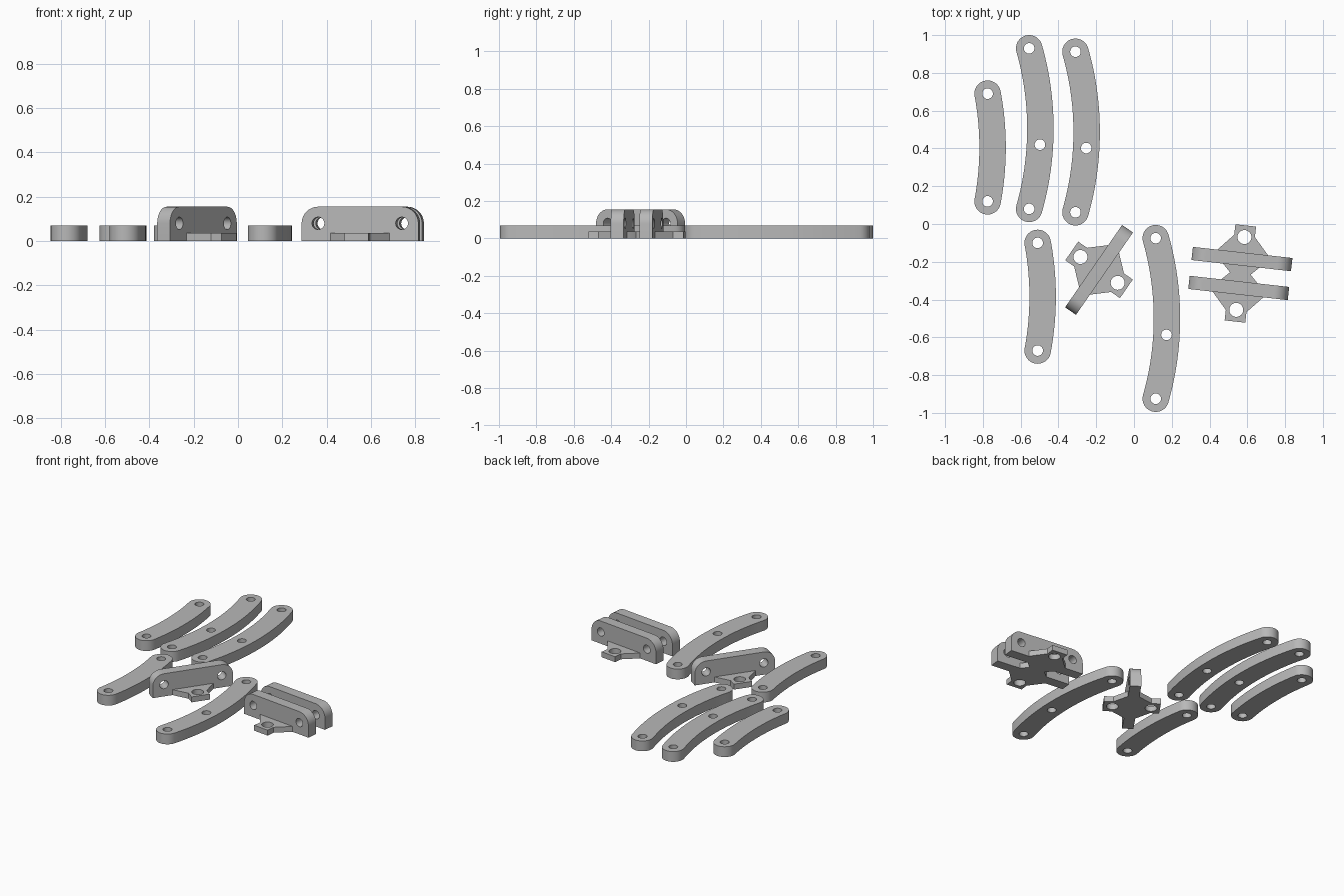
import bpy, bmesh, math
from mathutils import Matrix, Vector

if "Cube" in bpy.data.objects:
    bpy.data.objects.remove(bpy.data.objects["Cube"])

grey = bpy.data.materials.new("plain grey")
grey.diffuse_color = (0.48, 0.48, 0.48, 1)
grey.use_nodes = True
grey.node_tree.nodes["Principled BSDF"].inputs["Base Color"].default_value = grey.diffuse_color


def arc(cx, cy, r, a0, a1, n):
    """Points along an arc, angles in degrees."""
    return [(cx + r * math.cos(math.radians(a0 + (a1 - a0) * i / n)),
             cy + r * math.sin(math.radians(a0 + (a1 - a0) * i / n))) for i in range(n + 1)]


def circle(cx, cy, r):
    return arc(cx, cy, r, 0, 360, 32)[:-1]


def slab(name, loops, thickness, matrix):
    """Extrude an outline with holes, centred on its local z, then place it."""
    curve = bpy.data.curves.new(name + "_outline", 'CURVE')
    curve.dimensions = '2D'
    curve.fill_mode = 'BOTH'
    curve.extrude = thickness / 2
    for pts in loops:
        s = curve.splines.new('POLY')
        s.points.add(len(pts) - 1)
        for p, (x, y) in zip(s.points, pts):
            p.co = (x, y, 0, 1)
        s.use_cyclic_u = True
    temp = bpy.data.objects.new(name + "_outline", curve)
    bpy.context.collection.objects.link(temp)
    dg = bpy.context.evaluated_depsgraph_get()
    mesh = bpy.data.meshes.new_from_object(temp.evaluated_get(dg))
    bpy.data.objects.remove(temp)
    bpy.data.curves.remove(curve)
    bm = bmesh.new()
    bm.from_mesh(mesh)
    bmesh.ops.remove_doubles(bm, verts=bm.verts, dist=0.0002)
    bmesh.ops.transform(bm, matrix=matrix, verts=bm.verts)
    bmesh.ops.recalc_face_normals(bm, faces=bm.faces)
    bm.to_mesh(mesh)
    bm.free()
    mesh.materials.clear()
    mesh.materials.append(grey)
    obj = bpy.data.objects.new(name, mesh)
    bpy.context.collection.objects.link(obj)
    bpy.ops.object.select_all(action='DESELECT')
    obj.select_set(True)
    bpy.context.view_layer.objects.active = obj
    bpy.ops.object.shade_smooth_by_angle(angle=math.radians(30))
    return obj


# Curved links: a constant-radius bar with round ends and pin holes
BEND, HALF_W, LINK_H, PIN = 1.55, 0.07, 0.07, 0.028


def link(name, x, y_top, y_bottom, middle_hole=None):
    mid, half = (y_top + y_bottom) / 2, (y_top - y_bottom) / 2
    a = math.degrees(math.asin(half / BEND))
    cx = x - BEND * math.cos(math.radians(a))
    outline = arc(cx, mid, BEND + HALF_W, -a, a, 24)
    outline += arc(x, y_top, HALF_W, a, a + 180, 16)[1:-1]
    outline += arc(cx, mid, BEND - HALF_W, a, -a, 24)
    outline += arc(x, y_bottom, HALF_W, 180 - a, 360 - a, 16)[1:-1]
    loops = [outline, circle(x, y_top, PIN), circle(x, y_bottom, PIN)]
    if middle_hole is not None:
        hx = cx + math.sqrt(BEND ** 2 - (middle_hole - mid) ** 2)
        loops.append(circle(hx, middle_hole, PIN))
    slab(name, loops, LINK_H, Matrix.Translation((0, 0, LINK_H / 2)))


link("short_link_back", -0.775, 0.69, 0.12)
link("short_link_front", -0.51, -0.10, -0.67)
link("long_link_left", -0.555, 0.93, 0.08, 0.42)
link("long_link_middle", -0.31, 0.912, 0.062, 0.402)
link("long_link_front", 0.115, -0.075, -0.925, -0.587)

# Brackets: flat mounting base with one or two upright pinned plates
PLATE_L, PLATE_T, PLATE_H, BASE_H, CORNER = 0.53, 0.07, 0.155, 0.037, 0.075


def bracket(name, centre, angle, plates, right_side, screw_v):
    place = Matrix.Translation(Vector((*centre, 0))) @ Matrix.Rotation(math.radians(angle), 4, 'Z')
    # right_side runs from the front end to the back end; mirror it for the left
    base = right_side + [(-u, v) for u, v in reversed(right_side)]
    slab(name + "_base", [base, circle(0, screw_v, 0.037), circle(0, -screw_v, 0.037)],
         BASE_H, place @ Matrix.Translation((0, 0, BASE_H / 2)))
    e, c = PLATE_L / 2, PLATE_L / 2 - CORNER
    profile = [(-e, 0), (e, 0)]
    profile += arc(c, PLATE_H - CORNER, CORNER, 0, 90, 10)
    profile += arc(-c, PLATE_H - CORNER, CORNER, 90, 180, 10)
    for i, v in enumerate(plates):
        slab(f"{name}_plate_{i + 1}", [profile, circle(-0.19, 0.08, PIN), circle(0.19, 0.08, PIN)],
             PLATE_T, place @ Matrix.Translation((0, v, 0)) @ Matrix.Rotation(math.pi / 2, 4, 'X'))


half_single = [(0.135, 0.035), (0.06, 0.119), (0.06, 0.176)]
bracket("single_bracket", (-0.185, -0.243), 55.3, [0],
        [(u, -v) for u, v in reversed(half_single)] + half_single, 0.12)

half_double = [(0.1, 0.045), (0.135, 0.112), (0.055, 0.2), (0.055, 0.256)]
bracket("double_bracket", (0.563, -0.262), -6.4, [-0.077, 0.077],
        [(u, -v) for u, v in reversed(half_double)] + [(0.055, 0)] + half_double, 0.194)
